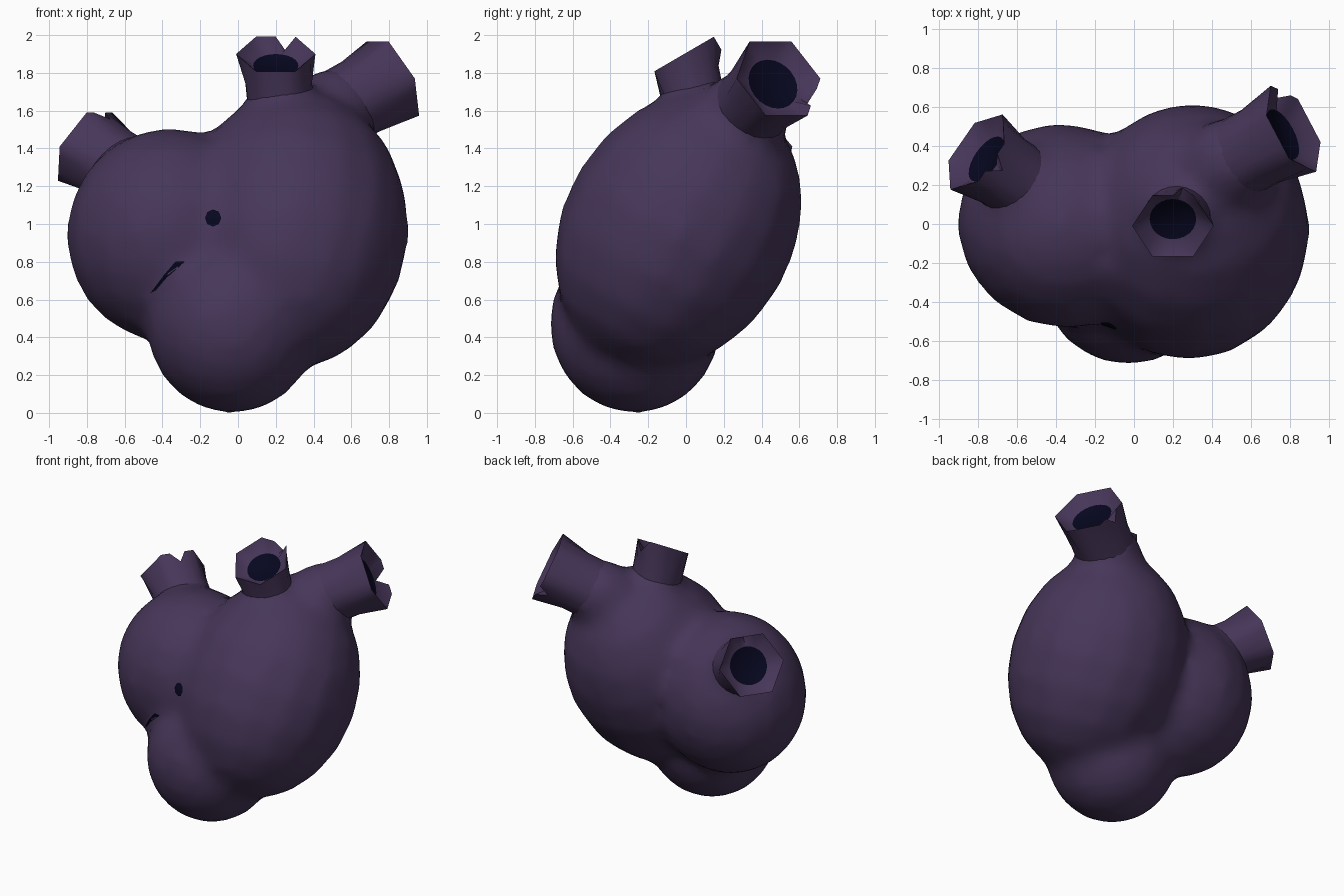
import bpy, bmesh, math
from mathutils import Vector, Euler

if "Cube" in bpy.data.objects:
    bpy.data.objects.remove(bpy.data.objects["Cube"], do_unlink=True)


def material(name, rgb):
    m = bpy.data.materials.new(name)
    m.use_nodes = True
    m.diffuse_color = (*rgb, 1)
    m.node_tree.nodes["Principled BSDF"].inputs["Base Color"].default_value = (*rgb, 1)
    return m


purple = material("dusky_purple", (0.062, 0.037, 0.1))
navy = material("dark_navy", (0.002, 0.002, 0.014))


def add_object(name, bm, *mats):
    bmesh.ops.recalc_face_normals(bm, faces=bm.faces)
    mesh = bpy.data.meshes.new(name)
    bm.to_mesh(mesh)
    bm.free()
    for m in mats:
        mesh.materials.append(m)
    ob = bpy.data.objects.new(name, mesh)
    bpy.context.collection.objects.link(ob)
    return ob


def activate(ob):
    bpy.ops.object.select_all(action="DESELECT")
    ob.select_set(True)
    bpy.context.view_layer.objects.active = ob


def apply_modifier(ob, kind, **settings):
    mod = ob.modifiers.new(kind.lower(), kind)
    for key, value in settings.items():
        setattr(mod, key, value)
    activate(ob)
    bpy.ops.object.modifier_apply(modifier=mod.name)


# Ellipsoid lobe, turned by a rotation (Euler or quaternion)
def lobe(name, center, radii, rotation=Euler()):
    bm = bmesh.new()
    bmesh.ops.create_uvsphere(bm, u_segments=16, v_segments=10, radius=1)
    turn = rotation.to_matrix()
    for v in bm.verts:
        v.co = Vector(center) + turn @ Vector([a * b for a, b in zip(v.co, radii)])
    return add_object(name, bm, purple)


# Six-sided vessel with a V notch in the rim and a dark opening
def vessel(name, base, rim, axis, radius, up, notch):
    base, rim, axis = Vector(base), Vector(rim), Vector(axis).normalized()
    side = axis.cross(Vector(up)).normalized()
    other = side.cross(axis)
    bm = bmesh.new()
    rings = []
    # each ring: share of the way to the rim, sinking, radius factor
    for share, sink, factor in ((0, 0, 0.84), (0.5, 0, 0.84), (1, 0, 1), (1, 0.07, 0.57)):
        ring = []
        for i in range(24):
            a = math.tau * i / 24
            r = radius * factor
            if share == 1 and sink == 0:
                r *= math.cos(math.pi / 6) / math.cos(a % (math.pi / 3) - math.pi / 6)
                drop = 0.08 if i == notch else 0
            else:
                drop = sink
            ring.append(bm.verts.new(base.lerp(rim, share) - axis * drop
                                     + (side * math.cos(a) + other * math.sin(a)) * r))
        rings.append(ring)
    for lo, hi in zip(rings, rings[1:]):
        for i in range(24):
            j = (i + 1) % 24
            bm.faces.new((lo[i], lo[j], hi[j], hi[i]))
    bm.faces.new(rings[-1]).material_index = 1
    bm.faces.new(rings[0])
    ob = add_object(name, bm, purple, navy)
    activate(ob)
    bpy.ops.object.shade_smooth_by_angle(angle=math.radians(65))


# Vessels: name, base, rim centre, rim axis, radius, up hint, notch position
vessels = [
    ("top_vessel", (0.23, 0.05, 1.6), (0.2, -0.01, 1.9), (0, -0.5, 0.86), 0.21, (0, 1, 0), 7),
    ("left_vessel", (0.48, 0.31, 1.58), (0.82, 0.49, 1.77), (0.8, 0.42, 0.42), 0.25,
     (0, 0, 1), 14),
    ("right_vessel", (-0.54, 0.18, 1.24), (-0.81, 0.37, 1.41), (-0.72, 0.5, 0.45), 0.235,
     (0, 0, 1), 6),
]
for spec in vessels:
    vessel(*spec)

# Body: a tilted large lobe, two smaller lobes and the vessel roots, fused and softened
body = lobe("body", (0.29, -0.04, 0.97), (0.62, 0.62, 0.78),
            Euler((math.radians(-30), math.radians(4), 0)))
parts = [lobe("side_lobe", (-0.36, -0.01, 0.94), (0.56, 0.53, 0.57),
              Euler((0, 0, math.radians(-20)))),
         lobe("lower_lobe", (-0.03, -0.27, 0.47), (0.46, 0.46, 0.475))]
for name, base, rim, axis, radius, *_ in vessels:
    direction = Vector(rim) - Vector(base)
    parts.append(lobe(name + "_root", base, (radius * 0.95, radius * 0.95, direction.length * 0.7),
                      direction.to_track_quat("Z", "Y")))
for part in parts:
    apply_modifier(body, "BOOLEAN", operation="UNION", solver="EXACT", object=part)
    bpy.data.objects.remove(part, do_unlink=True)
apply_modifier(body, "REMESH", mode="VOXEL", voxel_size=0.05)
apply_modifier(body, "SMOOTH", factor=0.5, iterations=8)
activate(body)
bpy.ops.object.shade_smooth()


# Small dark openings laid on the front skin
def front_mark(name, outline):
    bm = bmesh.new()
    verts = []
    for x, z in outline:
        _, place, normal, _ = body.ray_cast(Vector((x, -2, z)), Vector((0, 1, 0)))
        verts.append(bm.verts.new(place + normal * 0.007))
    center = sum((v.co for v in verts), Vector()) / len(verts)
    hub = bm.verts.new(center + Vector((0, -0.004, 0)))
    for a, b in zip(verts, verts[1:] + verts[:1]):
        bm.faces.new((a, b, hub))
    ob = add_object(name, bm, navy)
    if ob.data.polygons[0].normal.y > 0:
        ob.data.flip_normals()


front_mark("front_hole", [(-0.13 + 0.045 * math.cos(math.tau * i / 8),
                           1.03 + 0.045 * math.sin(math.tau * i / 8)) for i in range(8)])
front_mark("front_slit", [(-0.46, 0.635), (-0.43, 0.65), (-0.37, 0.72), (-0.28, 0.8),
                          (-0.33, 0.8), (-0.39, 0.73)])
